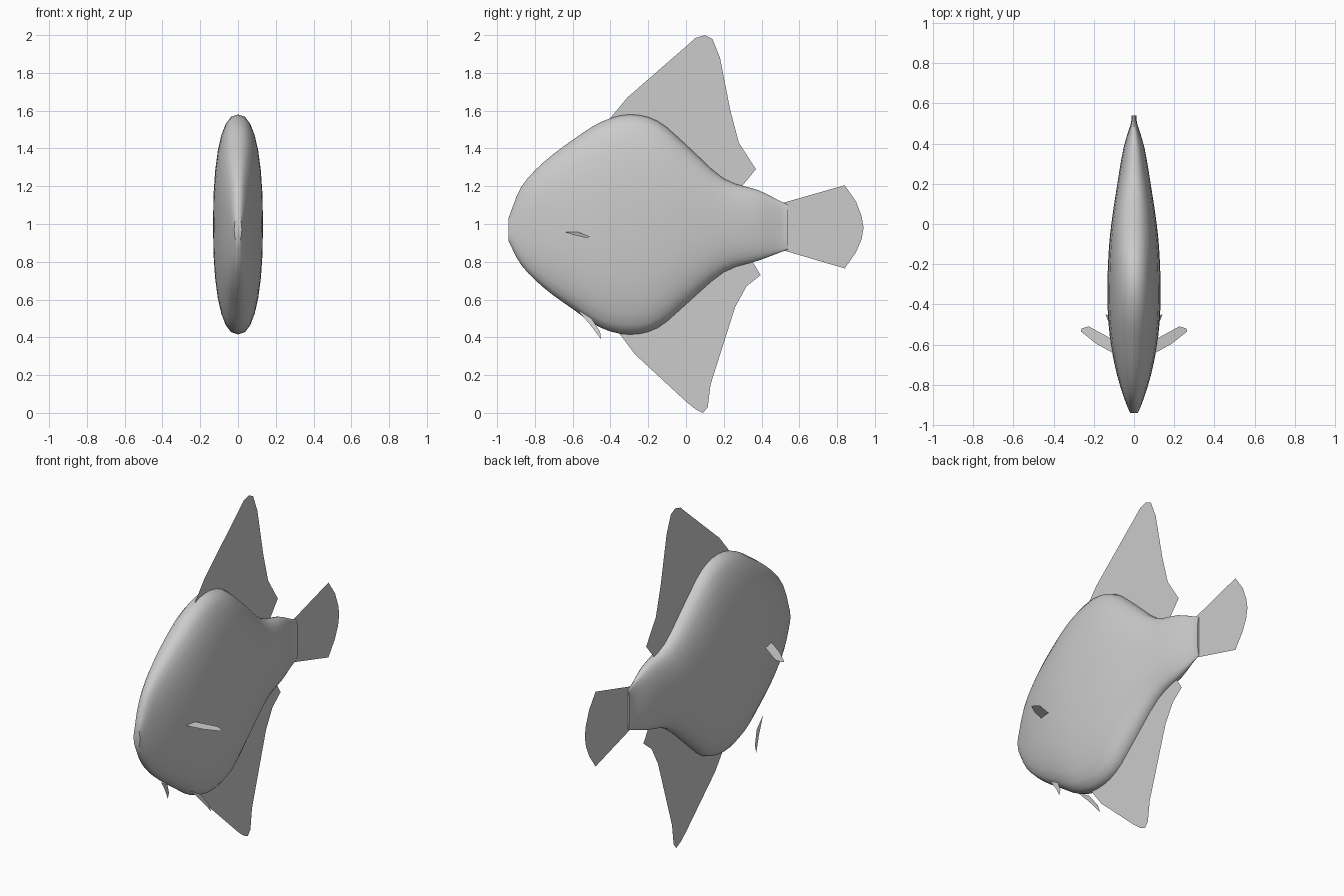
import bpy, bmesh, math
from mathutils import Vector

cube = bpy.data.objects.get("Cube")
if cube:
    bpy.data.objects.remove(cube, do_unlink=True)

# One plain grey for the whole fish
GREY = (0.6, 0.6, 0.6, 1.0)
material = bpy.data.materials.new("plain grey")
material.use_nodes = True
material.diffuse_color = GREY
material.node_tree.nodes["Principled BSDF"].inputs["Base Color"].default_value = GREY


def make_object(name, bm):
    mesh = bpy.data.meshes.new(name)
    bm.to_mesh(mesh)
    bm.free()
    mesh.materials.append(material)
    obj = bpy.data.objects.new(name, mesh)
    bpy.context.collection.objects.link(obj)
    return obj


def smooth_path(points, steps):
    """Catmull-Rom curve through points of any dimension."""
    pts = [Vector(p) for p in points]
    pts = [2 * pts[0] - pts[1]] + pts + [2 * pts[-1] - pts[-2]]
    result = []
    for a, b, c, d in zip(pts, pts[1:], pts[2:], pts[3:]):
        for i in range(steps):
            t = i / steps
            result.append(b + (c - a) * t / 2
                          + (a - b * 2.5 + c * 2 - d / 2) * t * t
                          + (b * 1.5 - a / 2 - c * 1.5 + d / 2) * t ** 3)
    return result + [pts[-2]]


def make_fin(name, outline, place=lambda a, b: (0, a, b)):
    """Thin single-sheet fin from a flat outline."""
    bm = bmesh.new()
    bm.faces.new([bm.verts.new(place(a, b)) for a, b in outline])
    bmesh.ops.triangulate(bm, faces=bm.faces[:])
    return make_object(name, bm)


# Body: rounded sections along y as (y, bottom, top, half width)
STATIONS = [
    (-0.94, 0.91, 1.03, 0.02), (-0.87, 0.78, 1.2, 0.048),
    (-0.75, 0.66, 1.33, 0.085), (-0.6, 0.55, 1.445, 0.115),
    (-0.45, 0.45, 1.54, 0.13), (-0.3, 0.415, 1.58, 0.132),
    (-0.15, 0.45, 1.545, 0.127), (0, 0.575, 1.42, 0.113),
    (0.2, 0.745, 1.24, 0.083), (0.38, 0.805, 1.18, 0.052),
    (0.5, 0.85, 1.12, 0.016), (0.54, 0.865, 1.1, 0.012),
]
SIDES = 28


def rounded(value):
    return math.copysign(abs(value) ** 0.85, value)


bm = bmesh.new()
rings = []
for y, low, high, width in smooth_path(STATIONS, 3):
    ring = []
    for i in range(SIDES):
        angle = math.tau * i / SIDES
        ring.append(bm.verts.new((width * rounded(math.cos(angle)), y,
                                  (low + high) / 2 + (high - low) / 2 * rounded(math.sin(angle)))))
    rings.append(ring)
for ring, following in zip(rings, rings[1:]):
    for i in range(SIDES):
        j = (i + 1) % SIDES
        bm.faces.new((ring[i], ring[j], following[j], following[i]))
bm.faces.new(rings[0])
bm.faces.new(rings[-1])
bmesh.ops.recalc_face_normals(bm, faces=bm.faces[:])
body = make_object("body", bm)
bpy.ops.object.select_all(action="DESELECT")
body.select_set(True)
bpy.context.view_layer.objects.active = body
bpy.ops.object.shade_smooth_by_angle(angle=math.radians(40))

# Upright fins on the centre plane
make_fin("dorsal_fin", [
    (-0.41, 1.55), (-0.31, 1.67), (0, 1.94), (0.05, 1.985), (0.1, 2), (0.14, 1.98),
    (0.18, 1.88), (0.2, 1.76), (0.235, 1.6), (0.28, 1.43), (0.32, 1.34),
    (0.37, 1.29), (0.28, 1.18), (0, 1.35), (-0.3, 1.5)])
make_fin("anal_fin", [
    (-0.36, 0.43), (-0.27, 0.31), (0, 0.06), (0.05, 0.02), (0.09, 0), (0.115, 0.03),
    (0.13, 0.15), (0.2, 0.39), (0.26, 0.56), (0.32, 0.67), (0.395, 0.73),
    (0.34, 0.82), (0, 0.65), (-0.3, 0.5)])
make_fin("tail_fin", [
    (0.5, 1.108), (0.84, 1.205), (0.9, 1.12), (0.93, 1.04), (0.94, 0.98),
    (0.93, 0.92), (0.9, 0.85), (0.84, 0.765), (0.5, 0.865)])

# Paired side and belly fins, splayed outward
for side, label in ((1, "left"), (-1, "right")):
    make_fin(label + "_pectoral_fin", [
        (0.1, -0.645), (0.19, -0.595), (0.265, -0.535), (0.26, -0.52),
        (0.225, -0.51), (0.115, -0.57)],
        lambda x, y: (side * x, y, 0.957 - 0.2 * (x - 0.115)))
    make_fin(label + "_pelvic_fin", [
        (-0.58, 0.55), (-0.5, 0.5), (-0.455, 0.43), (-0.45, 0.39), (-0.51, 0.47)],
        lambda y, z: (side * (0.095 + 0.29 * (0.55 - z)), y, z))
